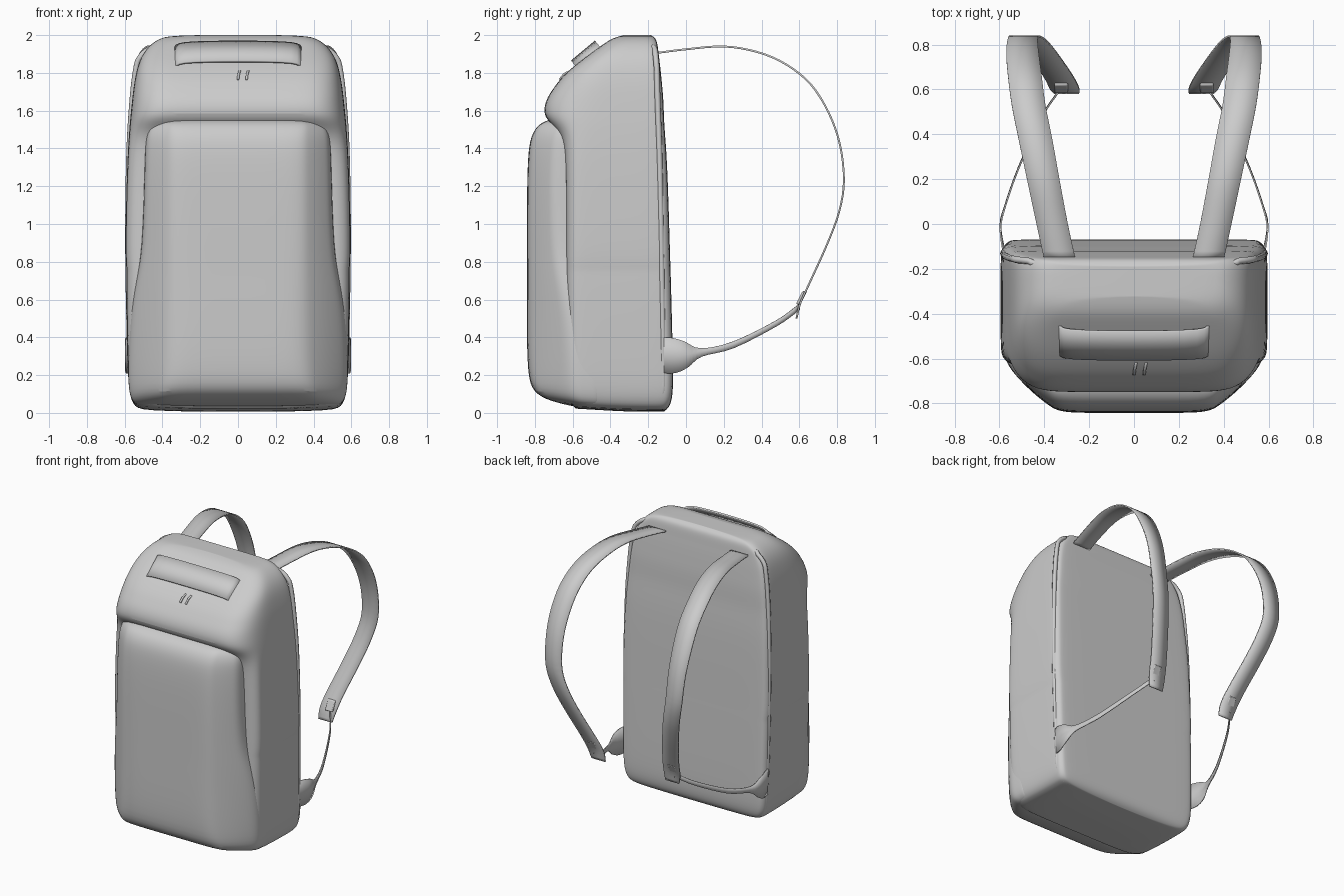
import bpy, bmesh, math
from mathutils import Vector


def finish(name, bm, mods=(), angle=50):
    bmesh.ops.recalc_face_normals(bm, faces=bm.faces)
    me = bpy.data.meshes.new(name)
    bm.to_mesh(me)
    bm.free()
    ob = bpy.data.objects.new(name, me)
    bpy.context.collection.objects.link(ob)
    for kind, settings in mods:
        m = ob.modifiers.new(kind.title(), kind)
        for key, val in settings.items():
            setattr(m, key, val)
    bpy.ops.object.select_all(action='DESELECT')
    ob.select_set(True)
    bpy.context.view_layer.objects.active = ob
    bpy.ops.object.shade_smooth_by_angle(angle=math.radians(angle))
    return ob


def section(z, w, yb, ys, wf, yf, rb, k):
    """Closed horizontal outline: round back corners, soft or chamfered front corners."""
    half = [Vector((w * 0.45, yb, z))]
    for i in range(4):
        a = math.pi / 2 * (1 - i / 3)
        half.append(Vector((w - rb + rb * math.cos(a), yb - rb + rb * math.sin(a), z)))
    p0, p2 = Vector((w, ys, z)), Vector((wf, yf, z))
    p1 = ((p0 + p2) / 2).lerp(Vector((w, yf, z)), k)
    half.append((half[-1] + p0) / 2)
    for i in range(5):
        t = i / 4
        half.append(p0 * (1 - t) ** 2 + p1 * 2 * t * (1 - t) + p2 * t * t)
    half.append(Vector((wf * 0.5, yf, z)))
    return half + [Vector((-p.x, p.y, p.z)) for p in reversed(half)]


def loft(name, rows, rb, k, rise=0.0):
    """Stack of sections; rise lifts the front of the underside."""
    bm = bmesh.new()
    rings = []
    for r in rows:
        pts = section(*r, rb, k)
        for p in pts:
            p.z += rise * max(0, -0.3 - p.y) * max(0, 1 - p.z / 0.2)
        rings.append([bm.verts.new(p) for p in pts])
    n = len(rings[0])
    for a, b in zip(rings, rings[1:]):
        for i in range(n):
            bm.faces.new((a[i], a[(i + 1) % n], b[(i + 1) % n], b[i]))
    for ring in (rings[0], rings[-1]):          # quad strips close both ends
        for i in range(n // 2 - 1):
            bm.faces.new((ring[i], ring[i + 1], ring[n - 2 - i], ring[n - 1 - i]))
    return finish(name, bm, [('SUBSURF', dict(levels=2, render_levels=2))])


def smooth(pts, steps=4):
    """Catmull-Rom interpolation of vectors."""
    ext = [pts[0] * 2 - pts[1]] + pts + [pts[-1] * 2 - pts[-2]]
    out = []
    for a, b, c, d in zip(ext, ext[1:], ext[2:], ext[3:]):
        for s in range(steps):
            t = s / steps
            out.append(0.5 * (2 * b + (c - a) * t + (2 * a - 5 * b + 4 * c - d) * t * t
                              + (3 * b - a - 3 * c + d) * t ** 3))
    return out + [pts[-1]]


def ribbon(name, pts, direction, thick, mirror=True):
    """Flat webbing along points (x, y, z, width)."""
    d = Vector(direction).normalized()
    bm = bmesh.new()
    rows = []
    for p in smooth([Vector(q) for q in pts]):
        c, w = Vector(p[:3]), p[3]
        rows.append([bm.verts.new(c + d * w * f) for f in (-0.5, 0, 0.5)])
    for a, b in zip(rows, rows[1:]):
        for i in range(2):
            bm.faces.new((a[i], a[i + 1], b[i + 1], b[i]))
    mods = [('SOLIDIFY', dict(thickness=thick, offset=0))]
    if mirror:
        mods.append(('MIRROR', {}))
    return finish(name, bm, mods, 40)


# Main compartment: z, half width, back y, side end y, front half width, front y
loft("main_body", [
    (0.005, 0.49, -0.12, -0.45, 0.38, -0.58),
    (0.03, 0.55, -0.085, -0.50, 0.44, -0.61),
    (0.10, 0.577, -0.068, -0.53, 0.49, -0.63),
    (0.25, 0.585, -0.068, -0.55, 0.50, -0.63),
    (0.70, 0.592, -0.08, -0.56, 0.50, -0.635),
    (0.76, 0.588, -0.082, -0.56, 0.50, -0.635),
    (0.82, 0.599, -0.084, -0.56, 0.50, -0.635),
    (1.30, 0.588, -0.098, -0.56, 0.49, -0.635),
    (1.46, 0.578, -0.11, -0.55, 0.44, -0.65),
    (1.53, 0.573, -0.115, -0.53, 0.40, -0.715),
    (1.58, 0.568, -0.117, -0.52, 0.37, -0.757),
    (1.66, 0.56, -0.12, -0.49, 0.36, -0.742),
    (1.72, 0.553, -0.125, -0.47, 0.36, -0.70),
    (1.77, 0.545, -0.13, -0.45, 0.36, -0.665),
    (1.84, 0.53, -0.137, -0.42, 0.36, -0.59),
    (1.90, 0.505, -0.145, -0.38, 0.35, -0.51),
    (1.95, 0.465, -0.15, -0.34, 0.33, -0.44),
    (1.985, 0.41, -0.16, -0.31, 0.30, -0.39),
    (2.002, 0.34, -0.19, -0.26, 0.25, -0.32)], 0.05, 0.9, 0.06)

# Front pocket: flush with the sides at the bottom, stepped in higher up
loft("front_pocket", [
    (0.01, 0.49, -0.45, -0.54, 0.36, -0.60),
    (0.03, 0.55, -0.45, -0.57, 0.38, -0.72),
    (0.08, 0.575, -0.45, -0.59, 0.37, -0.81),
    (0.20, 0.583, -0.45, -0.60, 0.34, -0.84),
    (0.50, 0.575, -0.45, -0.62, 0.33, -0.843),
    (0.70, 0.54, -0.45, -0.66, 0.33, -0.842),
    (0.85, 0.508, -0.45, -0.69, 0.33, -0.842),
    (1.20, 0.497, -0.45, -0.70, 0.33, -0.842),
    (1.40, 0.492, -0.45, -0.69, 0.33, -0.835),
    (1.48, 0.485, -0.45, -0.68, 0.33, -0.815),
    (1.535, 0.46, -0.45, -0.65, 0.34, -0.775),
    (1.555, 0.41, -0.45, -0.62, 0.33, -0.71)], 0.03, 0.18, 0.09)

# Piping around the back panel
right = [(0.0, -0.125, 0.03), (0.46, -0.125, 0.03), (0.54, -0.125, 0.08), (0.568, -0.12, 0.22),
         (0.582, -0.13, 0.85), (0.577, -0.14, 1.35), (0.56, -0.15, 1.65),
         (0.54, -0.155, 1.82), (0.52, -0.16, 1.88), (0.47, -0.165, 1.925), (0.40, -0.18, 1.94), (0.0, -0.19, 1.95)]
cu = bpy.data.curves.new("back_piping", 'CURVE')
cu.dimensions = '3D'
cu.bevel_depth = 0.015
cu.bevel_resolution = 2
loop = [Vector(p) for p in smooth([Vector(p) for p in right])]
loop += [Vector((-p.x, p.y, p.z)) for p in reversed(loop[1:-1])]
sp = cu.splines.new('POLY')
sp.points.add(len(loop) - 1)
for p, co in zip(sp.points, loop):
    p.co = (*co, 1)
sp.use_smooth = True
sp.use_cyclic_u = True
bpy.context.collection.objects.link(bpy.data.objects.new("back_piping", cu))

# Shoulder straps
ribbon("shoulder_strap", [
    (0.33, -0.16, 1.905, 0.14), (0.365, 0.0, 1.925, 0.14), (0.405, 0.2, 1.94, 0.145),
    (0.44, 0.38, 1.91, 0.15), (0.47, 0.53, 1.845, 0.15), (0.487, 0.66, 1.74, 0.15),
    (0.497, 0.755, 1.59, 0.145), (0.497, 0.815, 1.42, 0.135), (0.487, 0.836, 1.23, 0.13),
    (0.45, 0.812, 1.07, 0.13), (0.40, 0.75, 0.90, 0.13), (0.335, 0.655, 0.69, 0.13),
    (0.31, 0.605, 0.58, 0.13), (0.30, 0.585, 0.50, 0.11)], (1, 0, 0), 0.01)

# Lower webbing with its wide anchor tab
ribbon("lower_webbing", [
    (0.575, -0.14, 0.305, 0.19), (0.59, -0.07, 0.305, 0.19), (0.595, 0.0, 0.31, 0.14),
    (0.575, 0.08, 0.32, 0.045), (0.515, 0.25, 0.36, 0.035), (0.41, 0.48, 0.475, 0.03),
    (0.33, 0.60, 0.56, 0.03)], (0, -0.15, 1), 0.007)

# Small buckle at the end of each strap
bm = bmesh.new()
bmesh.ops.create_cube(bm, size=1)
for v in bm.verts:
    v.co = Vector((0.325 + v.co.x * 0.06, 0.612 + v.co.y * 0.025 + v.co.z * 0.035, 0.61 + v.co.z * 0.07))
finish("strap_buckle", bm, [('BEVEL', dict(width=0.006, segments=2)), ('MIRROR', {})], 30)

# Carry handle arched over the sloping top
base, up = Vector((0, -0.51, 1.875)), Vector((0, -0.64, 0.77))
arch = [(-0.345, -0.06), (-0.335, 0.0), (-0.28, 0.04), (0, 0.05), (0.28, 0.04), (0.335, 0.0), (0.345, -0.06)]
ribbon("carry_handle", [(x, *(base + up * h)[1:], 0.165) for x, h in arch], (0, 0.77, 0.64), 0.012, False)

# Two short zip pulls
for i, x in enumerate((0.0, 0.045)):
    ribbon("zip_pull_%d" % (i + 1), [(x + 0.01, -0.615, 1.81, 0.012), (x + 0.004, -0.645, 1.795, 0.012),
                                     (x, -0.67, 1.765, 0.012)], (1, 0, 0), 0.008, False)
